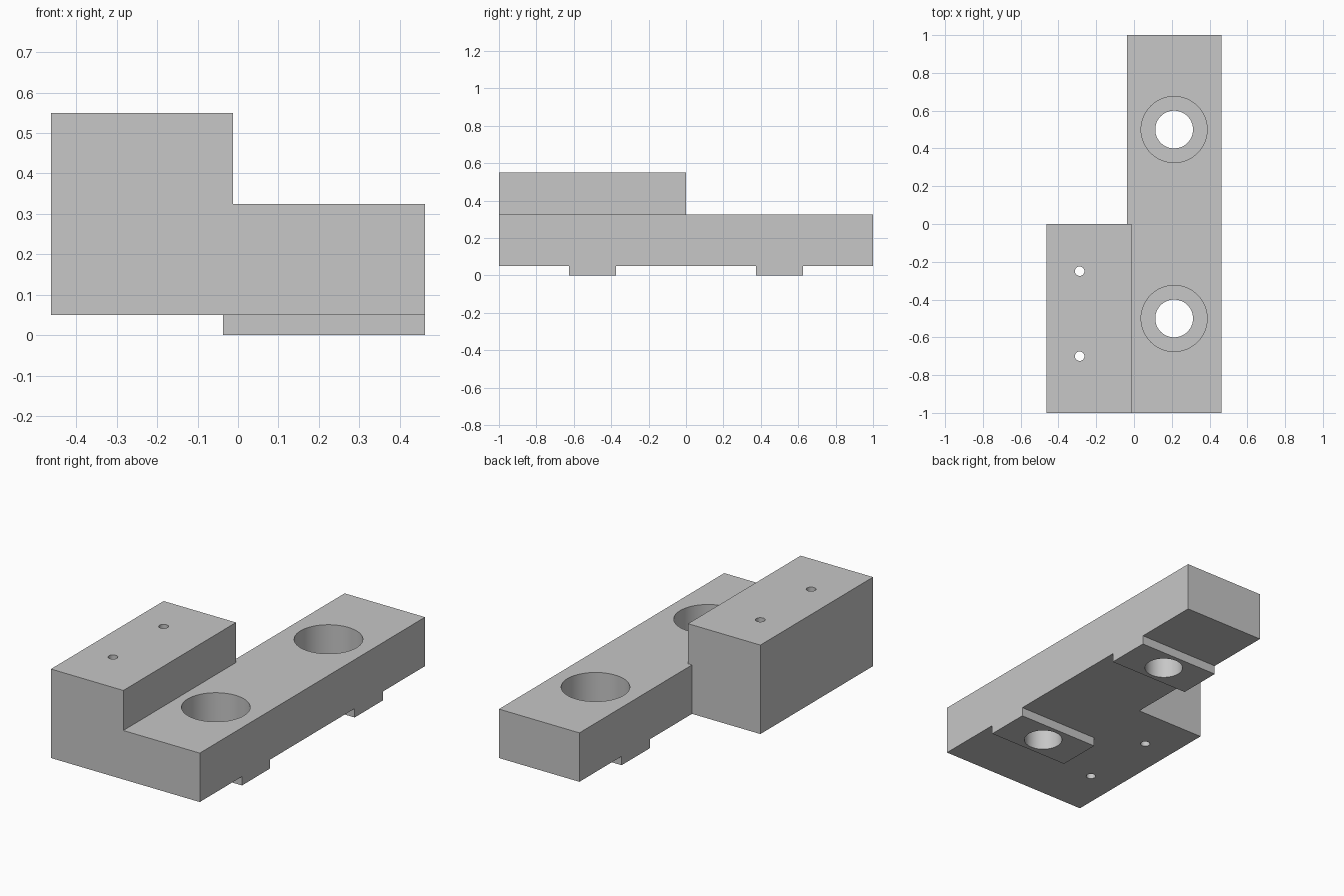
import bpy
import bmesh
from mathutils import Vector

default = bpy.data.objects.get("Cube")
if default:
    bpy.data.objects.remove(default, do_unlink=True)

grey = bpy.data.materials.new("plain_grey")
grey.use_nodes = True
colour = (0.57, 0.57, 0.57, 1)
grey.diffuse_color = colour
grey.node_tree.nodes["Principled BSDF"].inputs["Base Color"].default_value = colour


def add_object(name, bm):
    bmesh.ops.recalc_face_normals(bm, faces=bm.faces)
    mesh = bpy.data.meshes.new(name)
    bm.to_mesh(mesh)
    bm.free()
    mesh.materials.append(grey)
    obj = bpy.data.objects.new(name, mesh)
    bpy.context.collection.objects.link(obj)
    return obj


def prism(name, points, sweep):
    """Extrude a closed outline along a vector."""
    bm = bmesh.new()
    face = bm.faces.new([bm.verts.new(p) for p in points])
    result = bmesh.ops.extrude_face_region(bm, geom=[face], use_keep_orig=True)
    verts = [v for v in result["geom"] if isinstance(v, bmesh.types.BMVert)]
    bmesh.ops.translate(bm, verts=verts, vec=Vector(sweep))
    return add_object(name, bm)


def cylinder(name, x, y, radius, bottom, top, sides):
    bm = bmesh.new()
    bmesh.ops.create_cone(bm, cap_ends=True, segments=sides,
                          radius1=radius, radius2=radius, depth=top - bottom)
    bmesh.ops.translate(bm, verts=bm.verts, vec=(x, y, (top + bottom) / 2))
    obj = add_object(name, bm)
    obj.hide_render = True
    return obj


def combine(target, tool, operation):
    """Apply a boolean and discard the tool."""
    mod = target.modifiers.new(tool.name, "BOOLEAN")
    mod.operation = operation
    mod.solver = "EXACT"
    mod.object = tool
    bpy.context.view_layer.objects.active = target
    bpy.ops.object.modifier_apply(modifier=mod.name)
    bpy.data.objects.remove(tool, do_unlink=True)


# Main dimensions
left, right, rail_side, block_side = -0.4625, 0.4625, -0.0375, -0.0125
under, rail_top, block_top = 0.05, 0.325, 0.55
foot_half, bolt_x, bolt_y = 0.125, 0.2125, 0.5

# Long rail with two locating feet, as a side profile
outline = [(1, rail_top), (-1, rail_top), (-1, under)]
for y in (-bolt_y, bolt_y):
    a, b = y - foot_half, y + foot_half
    outline += [(a, under), (a, 0), (b, 0), (b, under)]
outline.append((1, under))
bracket = prism("bracket", [(rail_side, y, z) for y, z in outline],
                (right - rail_side, 0, 0))

# Raised block beside the front half of the rail
corners = [(left, under), (block_side, under), (block_side, block_top), (left, block_top)]
block = prism("raised_block", [(x, -1, z) for x, z in corners], (0, 1, 0))
combine(bracket, block, "UNION")

# Counterbored bolt holes through rail and feet
for y in (-bolt_y, bolt_y):
    combine(bracket, cylinder("bolt_hole", bolt_x, y, 0.1, -0.1, 0.6, 64), "DIFFERENCE")
    combine(bracket, cylinder("counterbore", bolt_x, y, 0.175, 0.125, 0.6, 64), "DIFFERENCE")

# Small pin holes through the block
for y in (-0.25, -0.7):
    combine(bracket, cylinder("pin_hole", -0.2875, y, 0.025, -0.1, 0.7, 32), "DIFFERENCE")

# Smooth bores, sharp edges
bpy.ops.object.select_all(action="DESELECT")
bracket.select_set(True)
bpy.context.view_layer.objects.active = bracket
bpy.ops.object.shade_smooth_by_angle()
